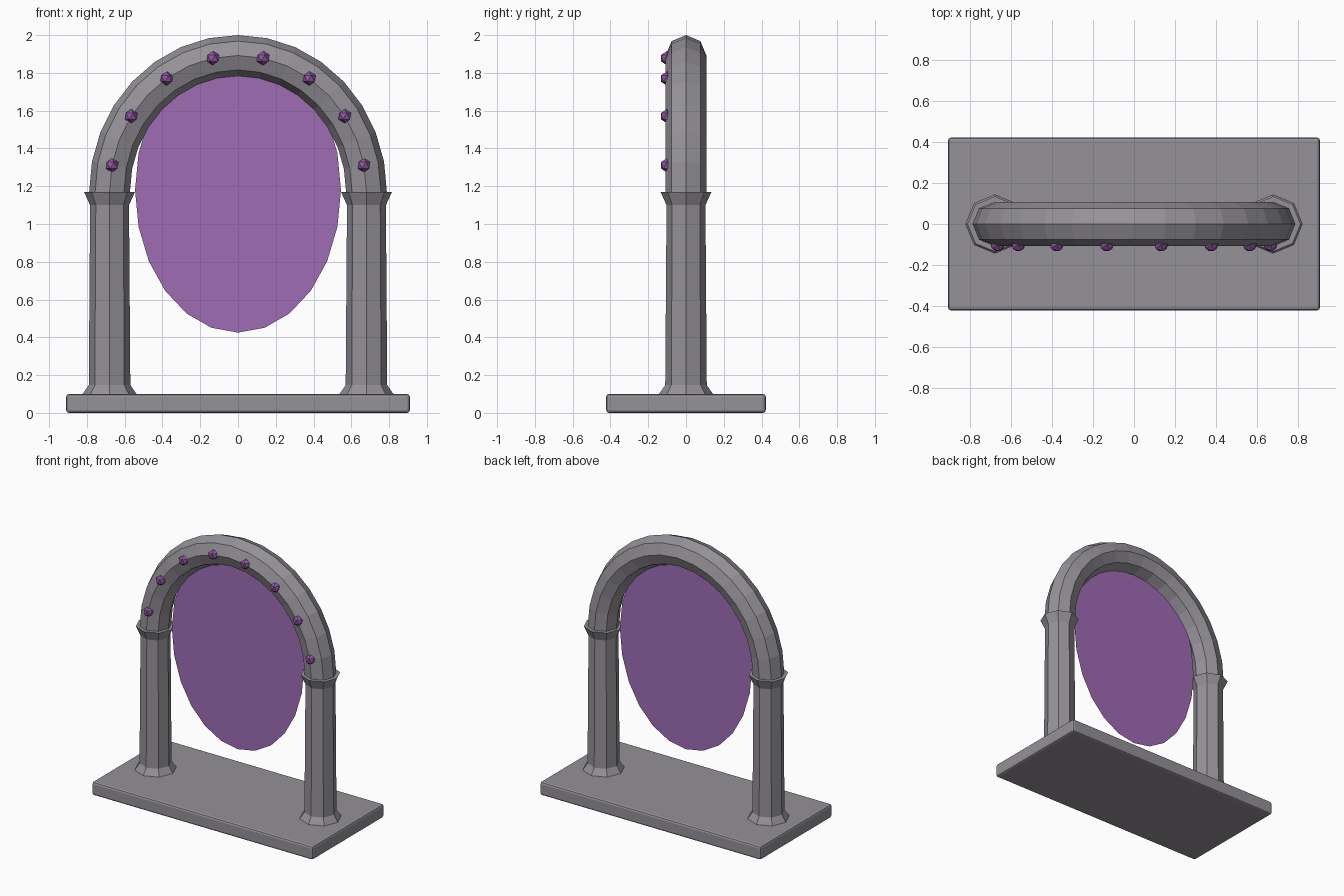
import bpy, bmesh
from math import sin, cos, pi, radians
from mathutils import Vector

cube = bpy.data.objects.get("Cube")
if cube:
    bpy.data.objects.remove(cube, do_unlink=True)


def material(name, rgb):
    m = bpy.data.materials.new(name)
    m.use_nodes = True
    m.diffuse_color = (*rgb, 1)
    m.node_tree.nodes["Principled BSDF"].inputs["Base Color"].default_value = (*rgb, 1)
    return m


stone = material("grey stone", (0.30, 0.285, 0.315))
veil = material("violet veil", (0.35, 0.15, 0.46))
crystal = material("purple crystal", (0.28, 0.095, 0.37))


def finish(bm, name, mat):
    bmesh.ops.recalc_face_normals(bm, faces=bm.faces)
    mesh = bpy.data.meshes.new(name)
    bm.to_mesh(mesh)
    bm.free()
    mesh.materials.append(mat)
    obj = bpy.data.objects.new(name, mesh)
    bpy.context.collection.objects.link(obj)
    return obj


def loft(name, rings, mat):
    """Skin a list of equal-length point rings and cap both ends."""
    bm = bmesh.new()
    loops = [[bm.verts.new(p) for p in ring] for ring in rings]
    n = len(loops[0])
    for a, b in zip(loops, loops[1:]):
        for i in range(n):
            j = (i + 1) % n
            bm.faces.new((a[i], a[j], b[j], b[i]))
    bm.faces.new(loops[0])
    bm.faces.new(loops[-1])
    return finish(bm, name, mat)


SIDES = 8
SPRING = 1.17              # height where the arch starts
ARCH_X, ARCH_Z = 0.68, 0.722
TUBE = 0.108
turns = [2 * pi * i / SIDES for i in range(SIDES)]

# Base slab with softened edges
bm = bmesh.new()
bmesh.ops.create_cube(bm, size=1)
for v in bm.verts:
    v.co = (v.co.x * 1.82, v.co.y * 0.845, (v.co.z + 0.5) * 0.1)
bmesh.ops.bevel(bm, geom=bm.edges[:], offset=0.015, segments=2, profile=0.5, affect='EDGES')
finish(bm, "base_slab", stone)

# Pillars with flared foot and collar
profile = [(0.143, 0.095), (0.143, 0.1), (0.11, 0.147), (0.103, 1.1), (0.135, SPRING)]
for side, label in ((1, "left"), (-1, "right")):
    rings = [[(side * (ARCH_X + r * cos(t)), r * sin(t), z) for t in turns] for r, z in profile]
    loft(label + "_pillar", rings, stone)

# Arch: octagonal tube swept along a half ellipse
rings = []
STEPS = 16
for k in range(STEPS + 1):
    a = pi * k / STEPS
    centre = Vector((ARCH_X * cos(a), 0, SPRING + ARCH_Z * sin(a)))
    out = Vector((ARCH_Z * cos(a), 0, ARCH_X * sin(a))).normalized()
    rings.append([centre + TUBE * (out * cos(t) + Vector((0, sin(t), 0))) for t in turns])
loft("arch", rings, stone)

# Flat oval veil inside the arch
bm = bmesh.new()
bm.faces.new([bm.verts.new((0.545 * cos(radians(d)), 0, 1.18 + 0.755 * sin(radians(d))))
              for d in range(0, 360, 15)])
finish(bm, "portal_veil", veil)

# Crystals set along the front of the arch
for k in range(8):
    a = pi * (k + 0.5) / 8
    bm = bmesh.new()
    bmesh.ops.create_icosphere(bm, subdivisions=1, radius=0.038)
    gem = finish(bm, "crystal_%d" % (k + 1), crystal)
    gem.location = (ARCH_X * cos(a), -0.1, SPRING + ARCH_Z * sin(a))
